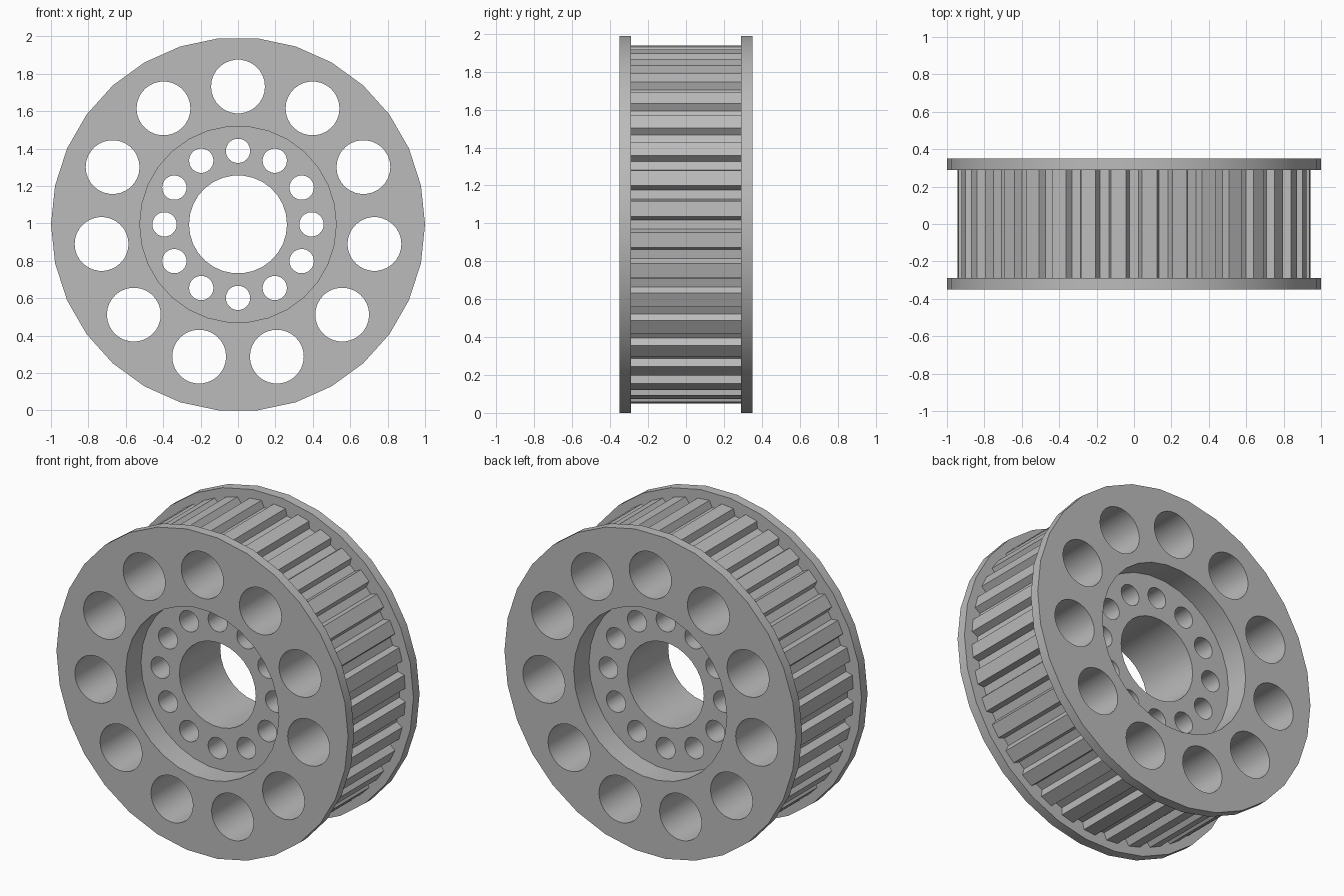
import bpy, bmesh
from math import cos, sin, pi, radians, tau

if "Cube" in bpy.data.objects:
    bpy.data.objects.remove(bpy.data.objects["Cube"], do_unlink=True)

SIDES = 30                       # facets per full circle
CZ = cos(pi / SIDES)             # axle height: the flange rests on a flat side
HALF = 0.35                      # half of the total width
FLANGE = 0.06                    # flange thickness
RECESS = 0.15                    # depth of the hub recess on each side
TEETH = 36

grey = bpy.data.materials.new("light grey")
grey.use_nodes = True
colour = (0.5, 0.5, 0.5, 1)
grey.diffuse_color = colour
grey.node_tree.nodes["Principled BSDF"].inputs["Base Color"].default_value = colour


def circle(radius, x=0, z=0):
    return [(x + radius * cos(tau * i / SIDES), z + radius * sin(tau * i / SIDES))
            for i in range(SIDES)]


def ring_of_circles(count, ring_radius, radius):
    angles = [pi / 2 + tau * i / count for i in range(count)]
    return [circle(radius, ring_radius * cos(a), ring_radius * sin(a)) for a in angles]


def prism(name, outlines, y0, y1):
    """Extrude closed x-z outlines along y into one object."""
    bm = bmesh.new()
    for outline in outlines:
        face = bm.faces.new([bm.verts.new((x, y0, z + CZ)) for x, z in outline])
        new = bmesh.ops.extrude_face_region(bm, geom=[face], use_keep_orig=True)["geom"]
        for v in new:
            if isinstance(v, bmesh.types.BMVert):
                v.co.y = y1
    bmesh.ops.recalc_face_normals(bm, faces=bm.faces)
    mesh = bpy.data.meshes.new(name)
    bm.to_mesh(mesh)
    bm.free()
    mesh.materials.append(grey)
    ob = bpy.data.objects.new(name, mesh)
    bpy.context.collection.objects.link(ob)
    return ob


def tooth_outline():
    """Trapezoid grooves cut into a round rim, one groove on each axis."""
    rim, root, top_half, root_half = 0.945, 0.904, 0.042, 0.024
    points = []
    for i in range(TEETH):
        a = tau * i / TEETH
        for r, w in ((rim, -top_half), (root, -root_half),
                     (root, root_half), (rim, top_half)):
            points.append((r * cos(a + w / r), r * sin(a + w / r)))
    return points


# Toothed drum and two flanges
pulley = prism("toothed_pulley", [tooth_outline()], -HALF + FLANGE / 2, HALF - FLANGE / 2)
front_flange = prism("front_flange", [circle(1)], -HALF, -HALF + FLANGE)
back_flange = prism("back_flange", [circle(1)], HALF - FLANGE, HALF)

# Cutters: hub recesses, bore, bolt holes and large lightening holes
front_recess = prism("front_recess_cutter", [circle(0.525)], -HALF - 0.1, -HALF + RECESS)
back_recess = prism("back_recess_cutter", [circle(0.525)], HALF - RECESS, HALF + 0.1)
bore = prism("bore_cutter", [circle(0.262)], -0.6, 0.6)
bolt_holes = prism("bolt_hole_cutter", ring_of_circles(12, 0.393, 0.065), -0.6, 0.6)
big_holes = prism("lightening_hole_cutter", ring_of_circles(11, 0.737, 0.144), -0.6, 0.6)

tools = [(front_flange, "UNION"), (back_flange, "UNION")]
tools += [(c, "DIFFERENCE") for c in (front_recess, back_recess, bore, bolt_holes, big_holes)]

bpy.ops.object.select_all(action="DESELECT")
pulley.select_set(True)
bpy.context.view_layer.objects.active = pulley
for tool, operation in tools:
    mod = pulley.modifiers.new(tool.name, "BOOLEAN")
    mod.operation = operation
    mod.solver = "EXACT"
    mod.object = tool
    bpy.ops.object.modifier_apply(modifier=mod.name)
    bpy.data.objects.remove(tool, do_unlink=True)

bpy.ops.object.shade_smooth_by_angle(angle=radians(20))
